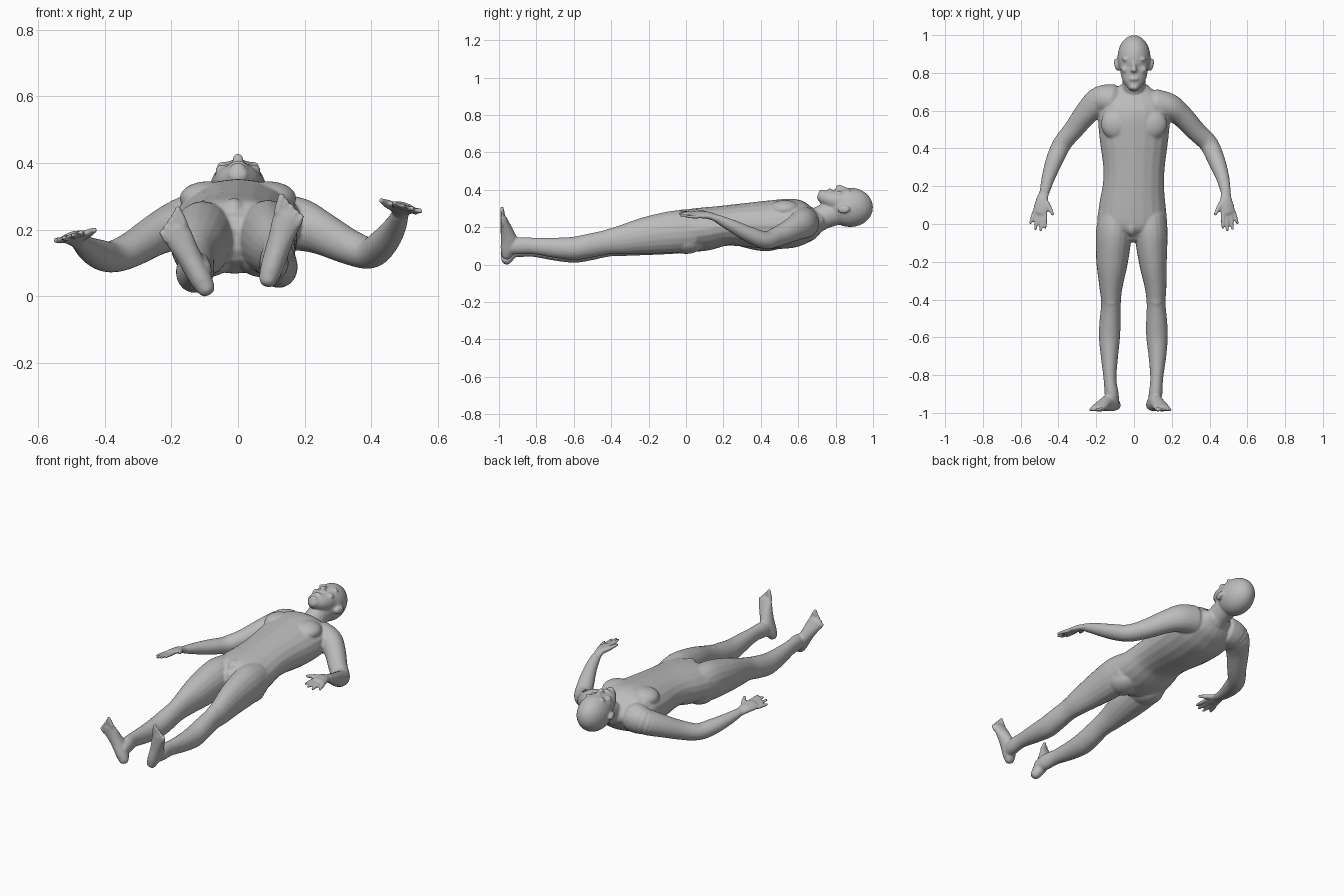
import bpy, bmesh, math
from mathutils import Vector, Matrix

bm = bmesh.new()
SEG = 20


def spline(rows, steps=5):
    """Smoothly resample rows of numbers (Catmull-Rom)."""
    out = []
    n = len(rows)
    for i in range(n - 1):
        p0, p1 = rows[max(i - 1, 0)], rows[i]
        p2, p3 = rows[i + 1], rows[min(i + 2, n - 1)]
        for k in range(steps):
            t = k / steps
            out.append([0.5 * (2 * b + (c - a) * t + (2 * a - 5 * b + 4 * c - d) * t * t
                               + (3 * b - a - 3 * c + d) * t ** 3)
                        for a, b, c, d in zip(p0, p1, p2, p3)])
    out.append(list(rows[-1]))
    return out


def loft(rows, side=(1, 0, 0)):
    """Skin elliptical sections (x, y, z, half width, half depth) with domed ends."""
    rows = spline(rows)
    pts = [Vector(r[:3]) for r in rows]
    rings = []
    last = len(rows) - 1
    for i, r in enumerate(rows):
        tan = (pts[min(i + 1, last)] - pts[max(i - 1, 0)]).normalized()
        s = Vector(side)
        u = (s - tan * s.dot(tan)).normalized()
        v = tan.cross(u)
        layers = [(0, 1)]
        dome = min(r[3], r[4]) * 0.6
        if i == 0:
            layers = [(-dome, .35), (-dome * .7, .75), (0, 1)]
        elif i == last:
            layers = [(0, 1), (dome * .7, .75), (dome, .35)]
        for off, k in layers:
            rings.append([bm.verts.new(pts[i] + tan * off
                          + u * r[3] * k * math.cos(2 * math.pi * j / SEG)
                          + v * r[4] * k * math.sin(2 * math.pi * j / SEG))
                          for j in range(SEG)])
    for a, b in zip(rings, rings[1:]):
        for j in range(SEG):
            bm.faces.new((a[j], a[(j + 1) % SEG], b[(j + 1) % SEG], b[j]))
    bm.faces.new(rings[0][::-1])
    bm.faces.new(rings[-1])


def blob(c, r, rot=0.0):
    m = Matrix.Translation(c) @ Matrix.Rotation(rot, 4, 'Z') @ Matrix.Diagonal((*r, 1))
    bmesh.ops.create_uvsphere(bm, u_segments=24, v_segments=16, radius=1, matrix=m)


def digit(a, b, r0, r1):
    a, b = Vector(a), Vector(b)
    loft([(*a, r0, r0), (*a.lerp(b, .5), r0 * .95, r0 * .95), (*b, r1, r1)], (1, 0, .01))


# Torso
loft([(0, .71, .235, .10, .06), (0, .66, .225, .165, .10), (0, .58, .222, .19, .130),
      (0, .45, .213, .182, .130), (0, .30, .212, .163, .115), (-.003, .20, .207, .163, .108),
      (-.008, .10, .190, .176, .116), (-.01, .0, .180, .183, .112), (-.01, -.04, .175, .14, .09)])
for s in (-1, 1):
    blob((s * .09, .53, .295), (.085, .085, .05))         # chest
    blob((s * .085 - .01, .0, .125), (.085, .10, .068))   # buttock
    blob((s * .10, .66, .26), (.11, .028, .03), s * -.12)  # collar
blob((-.012, -.015, .25), (.035, .05, .045))              # groin

# Neck and head
loft([(0, .60, .215, .085, .07), (0, .68, .228, .068, .066), (0, .74, .258, .061, .066),
      (0, .82, .285, .062, .07)])
blob((0, .878, .306), (.088, .122, .105))
loft([(0, .87, .335, .080, .070), (0, .80, .342, .072, .060), (0, .755, .354, .058, .047),
      (0, .722, .366, .034, .031)])
loft([(0, .862, .398, .010, .012), (0, .835, .408, .011, .014), (0, .812, .414, .017, .015)])
blob((0, .768, .399), (.024, .010, .009))                 # lips
blob((0, .724, .385), (.024, .015, .016))                 # chin
for s in (-1, 1):
    blob((s * .034, .872, .393), (.032, .009, .012))      # brow
    blob((s * .046, .818, .378), (.022, .020, .018))      # cheek
    blob((s * .093, .842, .295), (.011, .034, .022), s * -.25)  # ear

# Arms: shoulder to wrist
loft([(-.11, .655, .225, .085, .085), (-.175, .655, .215, .076, .080),
      (-.245, .595, .185, .062, .066), (-.32, .50, .140, .053, .054),
      (-.38, .425, .118, .050, .047), (-.42, .34, .128, .046, .043),
      (-.452, .25, .145, .036, .034), (-.475, .165, .163, .026, .022)], (1, .7, 0))
loft([(.11, .635, .225, .080, .085), (.185, .620, .215, .072, .080),
      (.25, .575, .190, .060, .066), (.33, .49, .150, .053, .054),
      (.395, .425, .130, .050, .047), (.435, .34, .160, .046, .043),
      (.468, .25, .205, .036, .034), (.487, .165, .247, .026, .022)], (1, .6, 0))


# Hands
def hand(s, wrist, z):
    tilt = -.3 * s
    cx = s * .495
    loft([(*wrist, .026, .019), (s * .488, .125, z - .004, .033, .018),
          (cx, .085, z, .039, .016), (s * .502, .058, z + .002, .036, .013)], (1, 0, tilt))
    for base, tip, ty in ((.470, .470, -.022), (.491, .494, -.036),
                          (.511, .522, -.030), (.529, .548, .002)):
        lift = tilt * s
        digit((s * base, .065, z + lift * (base - .495)),
              (s * tip, ty, z + .006 + lift * (tip - .495)), .0105, .0075)
    digit((s * .470, .125, z), (s * .428, .048, z + .022), .014, .008)


hand(-1, (-.475, .165, .163), .178)
hand(1, (.487, .165, .247), .266)

# Legs: hip to heel
loft([(-.100, .05, .178, .085, .100), (-.107, -.05, .172, .095, .113),
      (-.116, -.20, .150, .084, .100), (-.122, -.33, .125, .062, .080),
      (-.122, -.42, .108, .052, .066), (-.127, -.52, .085, .056, .064),
      (-.130, -.60, .072, .056, .062), (-.130, -.70, .075, .046, .054),
      (-.127, -.82, .086, .034, .044), (-.118, -.90, .085, .037, .046),
      (-.108, -.95, .075, .030, .036)])
loft([(.085, .05, .180, .085, .100), (.090, -.05, .176, .088, .113),
      (.100, -.20, .158, .074, .100), (.114, -.33, .135, .058, .080),
      (.117, -.42, .120, .050, .066), (.120, -.52, .100, .056, .064),
      (.122, -.60, .087, .057, .062), (.124, -.70, .090, .047, .054),
      (.120, -.82, .100, .034, .044), (.114, -.90, .100, .036, .046),
      (.103, -.95, .090, .030, .036)])
blob((-.122, -.40, .155), (.034, .045, .026))             # kneecaps
blob((.117, -.40, .167), (.034, .045, .026))


# Feet: soles face -y, toes point up and outward
def foot(heel, d):
    d = Vector(d).normalized()
    inner = Vector((d.z, 0, -d.x)) if d.x < 0 else Vector((-d.z, 0, d.x))

    def at(t, y, off=0.0):
        p = Vector(heel) + d * t + inner * off
        return (p.x, y, p.z)
    loft([(*at(.018, -.962), .026, .026), (*at(.05, -.953), .033, .039),
          (*at(.10, -.946), .036, .045), (*at(.15, -.955), .038, .036),
          (*at(.20, -.968), .043, .024), (*at(.23, -.976), .042, .017)], inner)
    for i in range(5):
        off = .033 - .0172 * i
        digit(at(.222 - .004 * i, -.978, off), at(.277 - .010 * i, -.984, off * 1.12),
              .0125 if i == 0 else .0098, .010 if i == 0 else .0075)


foot((-.085, 0, .003), (-.47, 0, .88))
foot((.083, 0, .028), (.30, 0, .95))

# Fuse all forms into one smooth skin
bmesh.ops.recalc_face_normals(bm, faces=bm.faces[:])
mesh = bpy.data.meshes.new("body")
bm.to_mesh(mesh)
bm.free()
skin = bpy.data.materials.new("plain grey")
skin.diffuse_color = (.5, .5, .5, 1)
mesh.materials.append(skin)
body = bpy.data.objects.new("body", mesh)
bpy.context.collection.objects.link(body)
remesh = body.modifiers.new("fuse", 'REMESH')
remesh.mode = 'VOXEL'
remesh.voxel_size = .006
remesh.use_smooth_shade = True
smooth = body.modifiers.new("soften", 'SMOOTH')
smooth.factor = .5
smooth.iterations = 5
